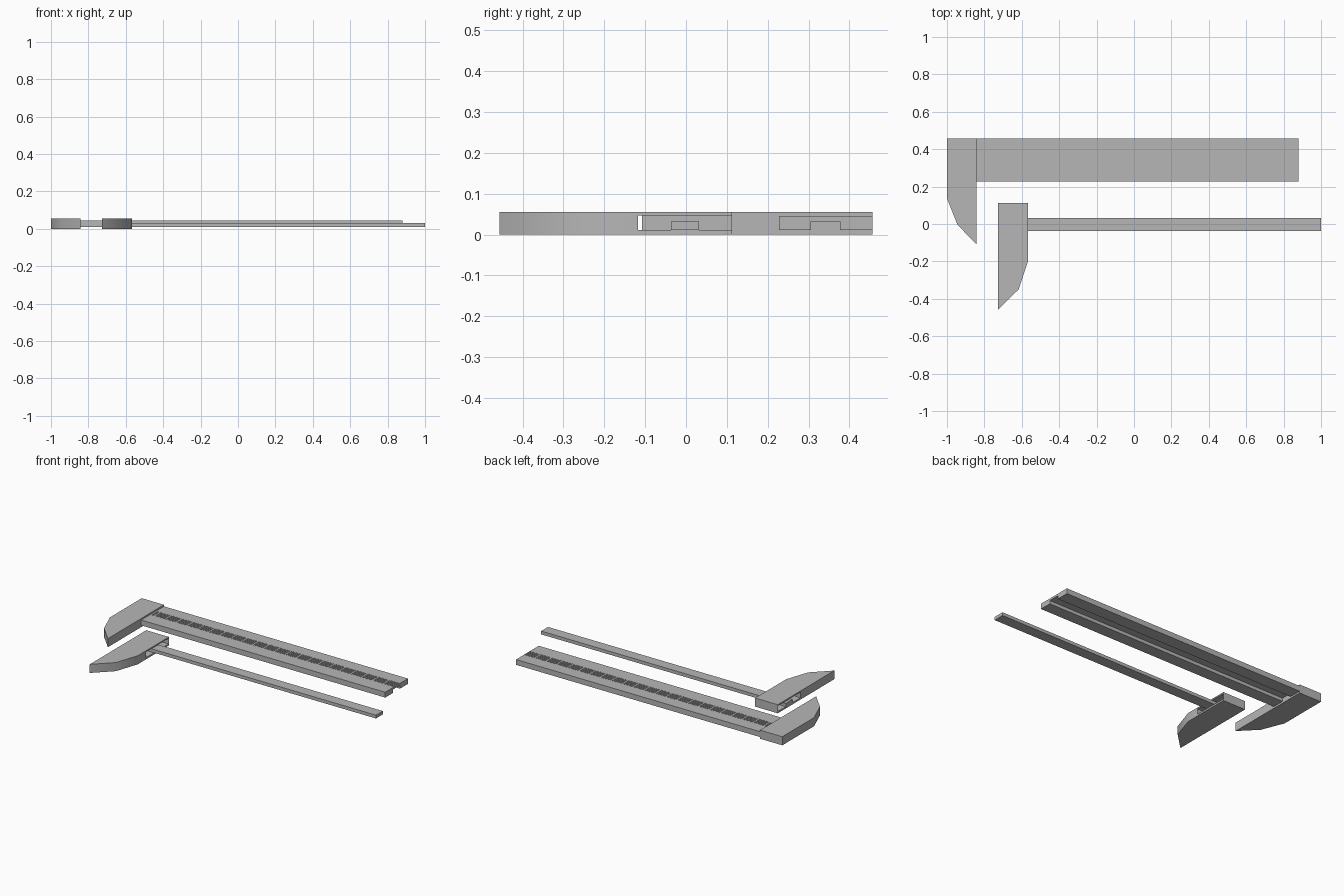
import bpy, bmesh, math
from mathutils import Vector

if "Cube" in bpy.data.objects:
    bpy.data.objects.remove(bpy.data.objects["Cube"], do_unlink=True)

grey = bpy.data.materials.new("grey metal")
grey.use_nodes = True
colour = (0.47, 0.47, 0.47, 1)
grey.diffuse_color = colour
bsdf = next(n for n in grey.node_tree.nodes if n.type == 'BSDF_PRINCIPLED')
bsdf.inputs["Base Color"].default_value = colour

JAW_TOP, BASE, BEAM_TOP, ROD_TOP = 0.055, 0.011, 0.045, 0.032


def finish(name, bm):
    bmesh.ops.recalc_face_normals(bm, faces=bm.faces)
    mesh = bpy.data.meshes.new(name)
    bm.to_mesh(mesh)
    bm.free()
    mesh.materials.append(grey)
    obj = bpy.data.objects.new(name, mesh)
    bpy.context.collection.objects.link(obj)
    return obj


def extrude(name, points, direction):
    """Close a flat outline and sweep it along a direction."""
    bm = bmesh.new()
    face = bm.faces.new([bm.verts.new(p) for p in points])
    swept = bmesh.ops.extrude_face_region(bm, geom=[face])["geom"]
    bmesh.ops.translate(bm, vec=Vector(direction),
                        verts=[v for v in swept if isinstance(v, bmesh.types.BMVert)])
    return finish(name, bm)


def add_box(bm, low, high):
    low, high = Vector(low), Vector(high)
    for v in bmesh.ops.create_cube(bm, size=1)["verts"]:
        v.co = [(low[i] + high[i]) / 2 + v.co[i] * (high[i] - low[i]) for i in range(3)]


def box(name, low, high):
    bm = bmesh.new()
    add_box(bm, low, high)
    return finish(name, bm)


def select_only(obj):
    bpy.ops.object.select_all(action='DESELECT')
    obj.select_set(True)
    bpy.context.view_layer.objects.active = obj


def cut(obj, cutter):
    mod = obj.modifiers.new("cut", 'BOOLEAN')
    mod.operation = 'DIFFERENCE'
    mod.solver = 'EXACT'
    mod.object = cutter
    select_only(obj)
    bpy.ops.object.modifier_apply(modifier=mod.name)
    bpy.data.objects.remove(cutter, do_unlink=True)


def jaw(name, outline):
    return extrude(name, [(x, y, 0) for x, y in outline], (0, 0, JAW_TOP))


# Fixed jaw with a pointed inner edge
fixed_jaw = jaw("fixed_jaw", [(-1, 0.457), (-0.843, 0.457), (-0.843, -0.108),
                              (-0.943, -0.005), (-1, 0.137)])

# Sliding jaw with a guide channel running through it
sliding_jaw = jaw("sliding_jaw", [(-0.727, 0.113), (-0.567, 0.113), (-0.567, -0.2),
                                  (-0.617, -0.35), (-0.727, -0.457)])
cut(sliding_jaw, box("channel_cutter", (-0.8, -0.117, BASE), (-0.5, 0.1115, 0.0465)))

# Main beam: an upside-down channel section
section = [(0.228, BASE), (0.228, BEAM_TOP), (0.457, BEAM_TOP), (0.457, BASE),
           (0.377, BASE), (0.377, ROD_TOP), (0.306, ROD_TOP), (0.306, BASE)]
beam = extrude("main_beam", [(-0.846, y, z) for y, z in section], (1.726, 0, 0))

# Engraved scale: fine grooves with a wider gap at every tenth mark
ticks = bmesh.new()
pitch = 0.0077
for i in range(1, 223):
    if i % 10:
        x = 0.88 - i * pitch
        add_box(ticks, (x - 0.0015, 0.318, BEAM_TOP - 0.003),
                (x + 0.0015, 0.377, BEAM_TOP + 0.01))
cut(beam, finish("scale_cutter", ticks))

# Depth rod lying on the floor of the sliding jaw's channel
rod = box("depth_rod", (-0.727, -0.037, BASE), (1, 0.032, ROD_TOP))

# Soften the gentle bends of the jaws, keep everything else crisp
for obj in (fixed_jaw, sliding_jaw, beam, rod):
    select_only(obj)
    bpy.ops.object.shade_smooth_by_angle(angle=math.radians(30))
